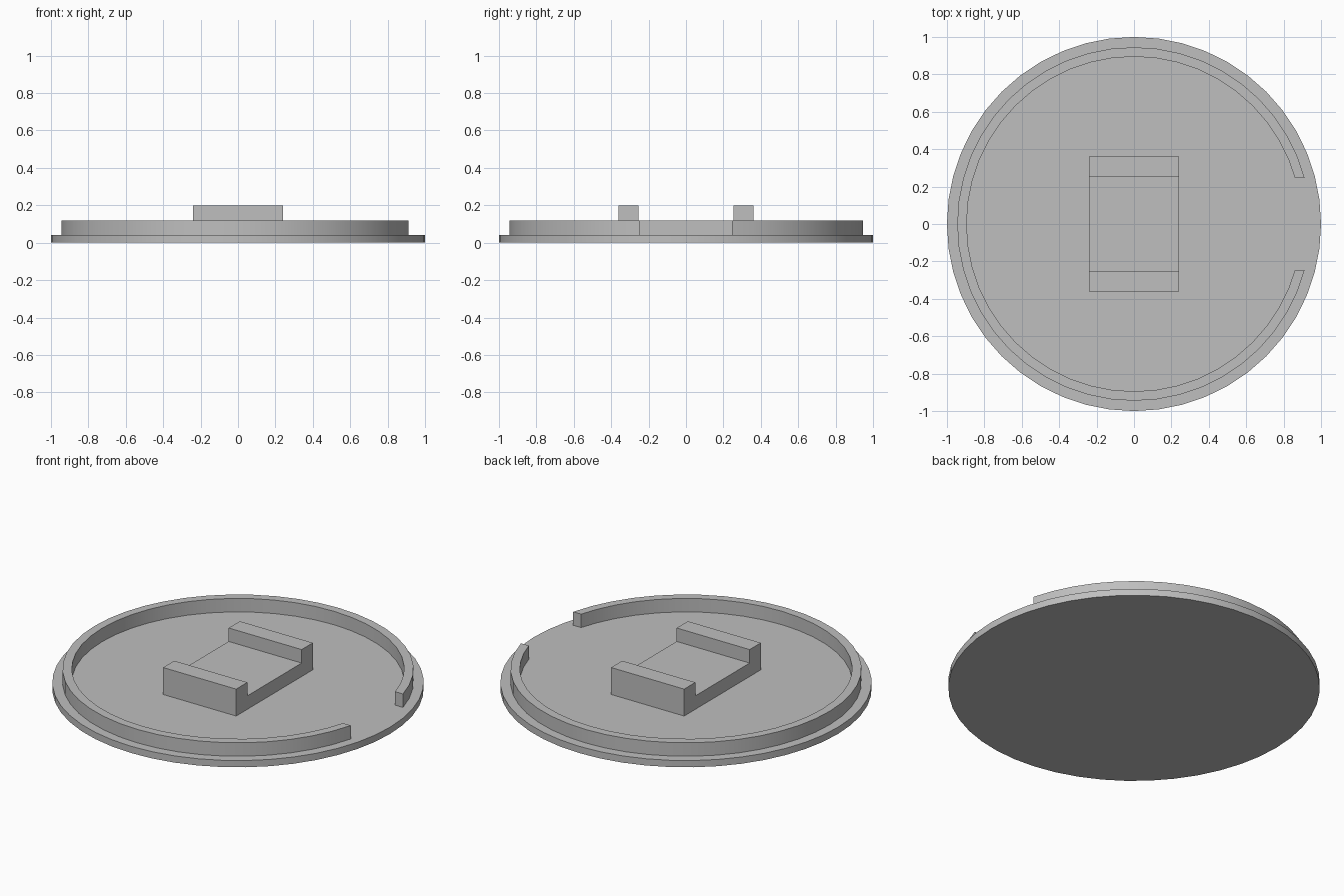
import bpy
import bmesh
from math import asin, cos, pi, radians, sin

SEGMENTS = 48
BASE_TOP = 0.04
RIM_TOP = 0.12
GAP = 0.245      # half width of the opening in the rim

default = bpy.data.objects.get("Cube")
if default:
    bpy.data.objects.remove(default, do_unlink=True)

grey = bpy.data.materials.new("plain grey")
grey.use_nodes = True
colour = (0.52, 0.52, 0.52, 1)
grey.diffuse_color = colour
grey.node_tree.nodes["Principled BSDF"].inputs["Base Color"].default_value = colour


def extrude(name, outline, offset, smooth=False):
    """Make a solid by extruding a closed outline of 3D points along offset."""
    bm = bmesh.new()
    face = bm.faces.new([bm.verts.new(p) for p in outline])
    result = bmesh.ops.extrude_face_region(bm, geom=[face], use_keep_orig=True)
    moved = [g for g in result["geom"] if isinstance(g, bmesh.types.BMVert)]
    bmesh.ops.translate(bm, verts=moved, vec=offset)
    bmesh.ops.recalc_face_normals(bm, faces=bm.faces)
    mesh = bpy.data.meshes.new(name)
    bm.to_mesh(mesh)
    bm.free()
    mesh.materials.append(grey)
    obj = bpy.data.objects.new(name, mesh)
    bpy.context.collection.objects.link(obj)
    if smooth:
        bpy.ops.object.select_all(action="DESELECT")
        obj.select_set(True)
        bpy.context.view_layer.objects.active = obj
        bpy.ops.object.shade_smooth_by_angle(angle=radians(30))
    return obj


def arc(radius, z):
    """Points round the circle, ending flush with the opening on +x."""
    start = asin(GAP / radius)
    steps = [2 * pi * i / SEGMENTS for i in range(SEGMENTS)]
    inside = [a for a in steps if start + 0.01 < a < 2 * pi - start - 0.01]
    return [(radius * cos(a), radius * sin(a), z)
            for a in [start, *inside, 2 * pi - start]]


# Round base plate
circle = [(cos(2 * pi * i / SEGMENTS), sin(2 * pi * i / SEGMENTS), 0)
          for i in range(SEGMENTS)]
extrude("base_plate", circle, (0, 0, BASE_TOP), smooth=True)

# Raised rim, open on one side
rim_outline = arc(0.945, BASE_TOP) + arc(0.895, BASE_TOP)[::-1]
extrude("rim", rim_outline, (0, 0, RIM_TOP - BASE_TOP), smooth=True)

# Central cradle: a low block with a raised lip at each end
half = [(0.36, BASE_TOP), (0.36, 0.20), (0.255, 0.20), (0.255, RIM_TOP)]
profile = half + [(-y, z) for y, z in reversed(half)]
extrude("cradle", [(-0.24, y, z) for y, z in profile], (0.48, 0, 0))
